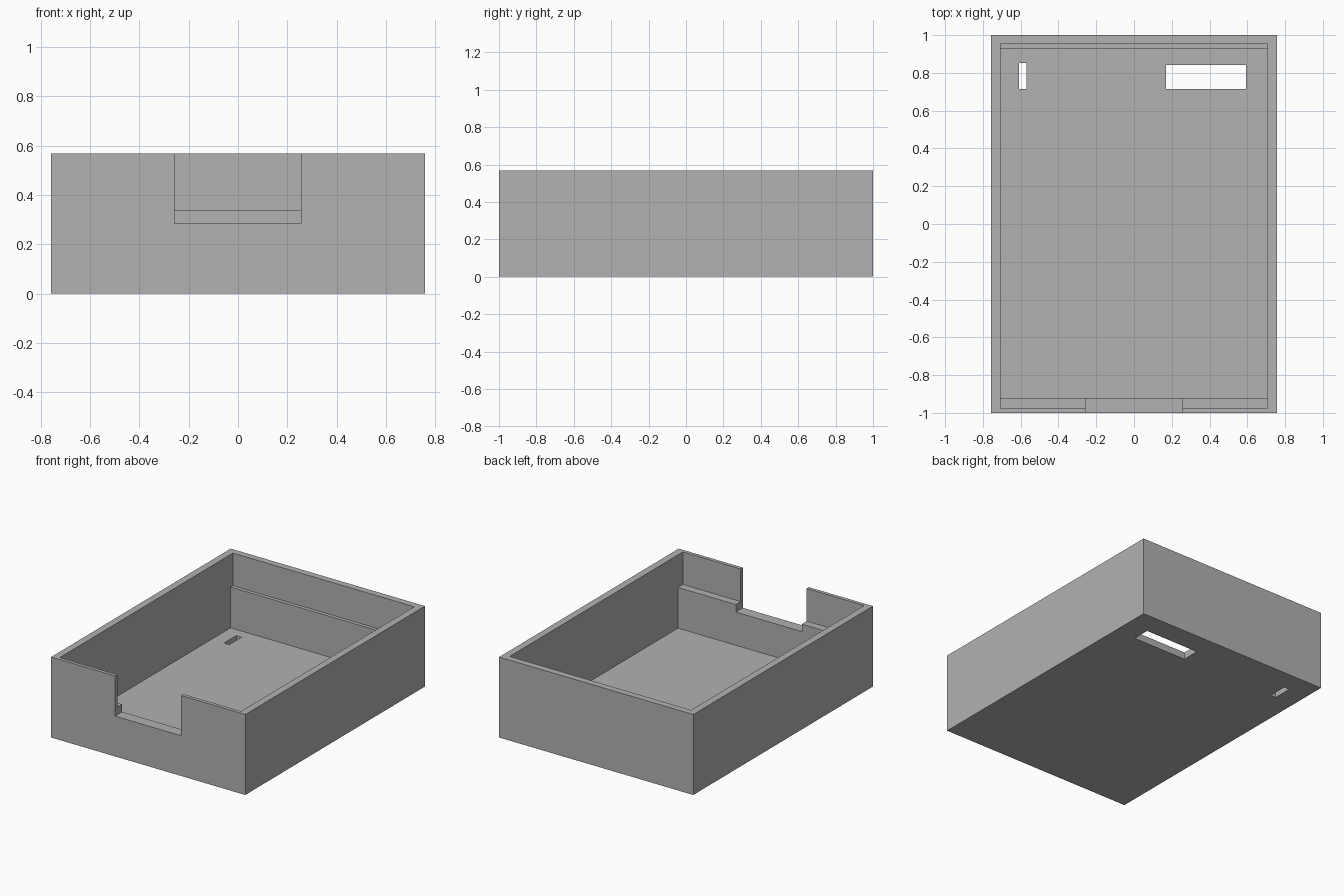
import bpy
from mathutils import Vector

cube = bpy.data.objects.get("Cube")
if cube:
    bpy.data.objects.remove(cube, do_unlink=True)

# Main dimensions
HALF_W, HEIGHT = 0.757, 0.567
INNER_W = 0.707
FLOOR, LEDGE, NOTCH = 0.05, 0.337, 0.284
ABOVE = HEIGHT + 0.2

grey = bpy.data.materials.new("plain grey")
grey.use_nodes = True
colour = (0.445, 0.445, 0.445, 1)
grey.diffuse_color = colour
grey.node_tree.nodes["Principled BSDF"].inputs["Base Color"].default_value = colour


def box(name, low, high):
    """Box between two opposite corners."""
    low, high = Vector(low), Vector(high)
    bpy.ops.mesh.primitive_cube_add(size=1)
    obj = bpy.context.object
    obj.name = name
    for v in obj.data.vertices:
        v.co = [(a + b) / 2 + c * (b - a) for a, b, c in zip(low, high, v.co)]
    obj.data.materials.append(grey)
    return obj


def cut(target, name, low, high):
    """Subtract a box from the target and discard the cutter."""
    cutter = box(name, low, high)
    cutter.hide_render = True
    mod = target.modifiers.new(name, "BOOLEAN")
    mod.operation = "DIFFERENCE"
    mod.solver = "EXACT"
    mod.object = cutter
    bpy.context.view_layer.objects.active = target
    bpy.ops.object.modifier_apply(modifier=name)
    bpy.data.objects.remove(cutter, do_unlink=True)


tray = box("open_tray", (-HALF_W, -1, 0), (HALF_W, 1, HEIGHT))

# Narrow lower cavity, then the longer upper one that leaves end ledges
cut(tray, "lower_cavity", (-INNER_W, -0.921, FLOOR), (INNER_W, 0.927, ABOVE))
cut(tray, "upper_cavity", (-INNER_W, -0.975, LEDGE), (INNER_W, 0.953, ABOVE))

# Opening through the front wall and its ledge
cut(tray, "front_notch", (-0.258, -1.2, NOTCH), (0.256, -0.8, ABOVE))

# Slots through the floor near the back
cut(tray, "small_slot", (-0.61, 0.715, -0.1), (-0.568, 0.852, 0.2))
cut(tray, "wide_slot", (0.17, 0.715, -0.1), (0.593, 0.841, 0.2))
